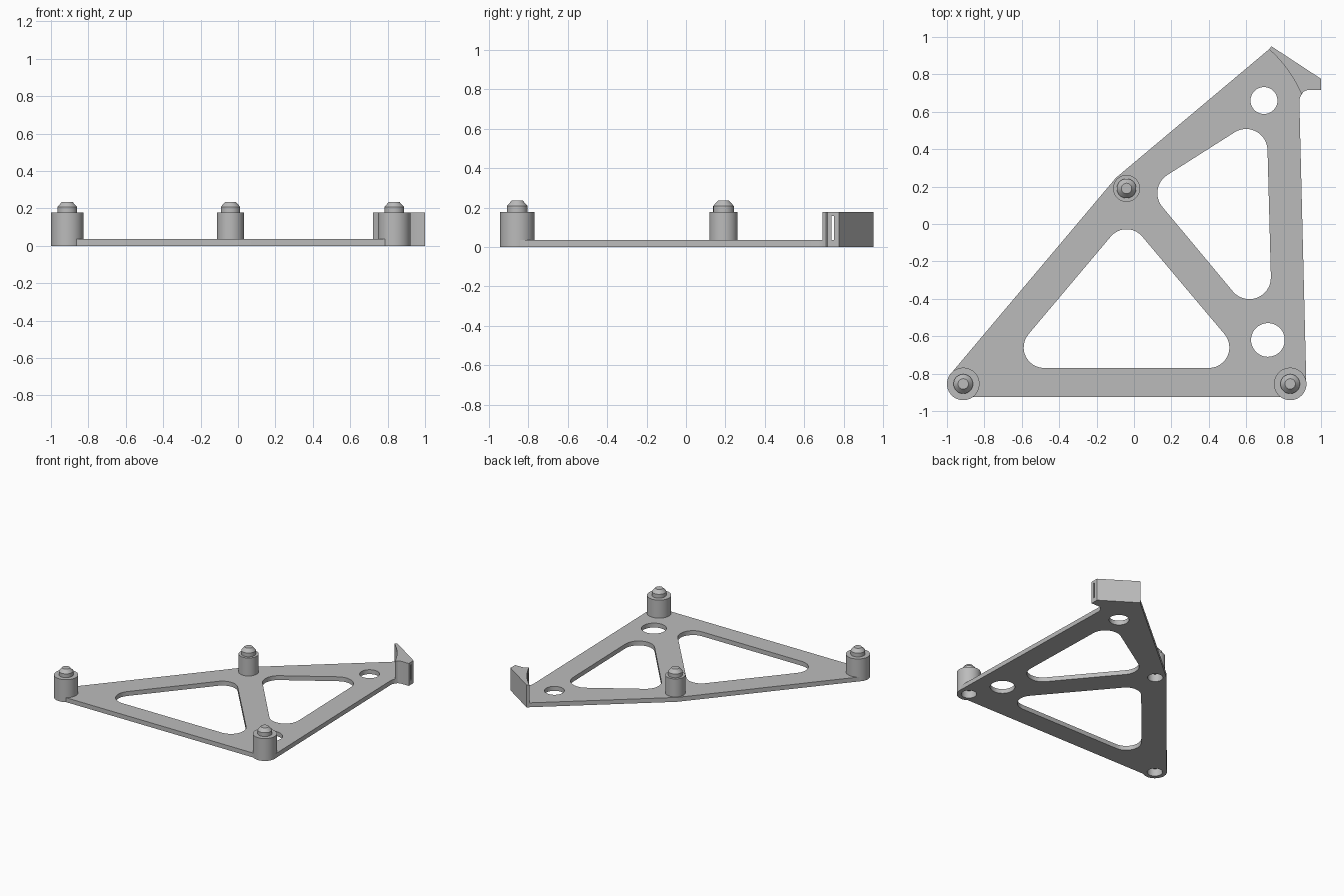
import bpy, bmesh, math
from mathutils import Vector

cube = bpy.data.objects.get("Cube")
if cube:
    bpy.data.objects.remove(cube, do_unlink=True)

grey = bpy.data.materials.new("light grey plastic")
grey.use_nodes = True
GREY = (0.5, 0.5, 0.5, 1)
grey.diffuse_color = GREY
grey.node_tree.nodes["Principled BSDF"].inputs["Base Color"].default_value = GREY

PLATE_H, POST_H, SOCKET_R = 0.035, 0.178, 0.055


def activate(obj):
    bpy.ops.object.select_all(action='DESELECT')
    obj.select_set(True)
    bpy.context.view_layer.objects.active = obj


def rounded(circles, steps=12):
    """Outline wrapped around circles (x, y, r), listed counter-clockwise."""
    n = len(circles)
    normals = []
    for i in range(n):
        (x1, y1, r1), (x2, y2, r2) = circles[i], circles[(i + 1) % n]
        d = Vector((x2 - x1, y2 - y1))
        normals.append(math.atan2(d.y, d.x) - math.pi / 2 + math.asin((r1 - r2) / d.length))
    points = []
    for i, (x, y, r) in enumerate(circles):
        if r == 0:
            points.append((x, y))
            continue
        start = normals[i - 1]
        sweep = (normals[i] - start) % (2 * math.pi)
        for k in range(steps + 1):
            a = start + sweep * k / steps
            points.append((x + r * math.cos(a), y + r * math.sin(a)))
    return points


def circle(x, y, r, n=48):
    return [(x + r * math.cos(2 * math.pi * k / n), y + r * math.sin(2 * math.pi * k / n))
            for k in range(n)]


def slab(name, loops, height):
    """Flat part: the first loop is the outline, the others are holes."""
    curve = bpy.data.curves.new(name, 'CURVE')
    curve.dimensions = '2D'
    curve.fill_mode = 'BOTH'
    curve.extrude = height / 2
    for loop in loops:
        spline = curve.splines.new('POLY')
        spline.points.add(len(loop) - 1)
        for p, (x, y) in zip(spline.points, loop):
            p.co = (x, y, 0, 1)
        spline.use_cyclic_u = True
    obj = bpy.data.objects.new(name, curve)
    bpy.context.collection.objects.link(obj)
    activate(obj)
    bpy.ops.object.convert(target='MESH')
    obj = bpy.context.object
    bm = bmesh.new()
    bm.from_mesh(obj.data)
    bmesh.ops.translate(bm, verts=bm.verts, vec=(0, 0, height / 2))
    finish(bm, obj)
    return obj


def finish(bm, obj):
    bmesh.ops.remove_doubles(bm, verts=bm.verts, dist=0.0002)
    bmesh.ops.recalc_face_normals(bm, faces=bm.faces)
    bm.to_mesh(obj.data)
    bm.free()
    obj.data.materials.clear()
    obj.data.materials.append(grey)
    activate(obj)
    bpy.ops.object.shade_smooth_by_angle(angle=math.radians(30))


def post(name, x, y, radius):
    """Turned stand-off: socket underneath, tapered pin on top."""
    profile = [(0, 0.06), (SOCKET_R, 0.06), (SOCKET_R, 0), (radius, 0), (radius, POST_H),
               (0.052, POST_H), (0.052, 0.208), (0.028, 0.235), (0, 0.235)]
    bm = bmesh.new()
    verts = [bm.verts.new((r, 0, z)) for r, z in profile]
    edges = [bm.edges.new(pair) for pair in zip(verts, verts[1:])]
    bmesh.ops.spin(bm, geom=verts + edges, cent=(0, 0, 0), axis=(0, 0, 1),
                   angle=2 * math.pi, steps=48)
    obj = bpy.data.objects.new(name, bpy.data.meshes.new(name))
    obj.location = (x, y, 0)
    bpy.context.collection.objects.link(obj)
    finish(bm, obj)


# Stand-off posts
posts = {"front_right_post": (-0.913, -0.855, 0.087),
         "front_left_post": (0.835, -0.855, 0.087),
         "middle_post": (-0.04, 0.19, 0.072)}
for name, spec in posts.items():
    post(name, *spec)

# Curved seam where the hook rises from the plate
a, b, c = Vector((0.896, 0.692)), Vector((0.836, 0.833)), Vector((0.722, 0.934))
seam = [a * (1 - t) ** 2 + b * 2 * t * (1 - t) + c * t * t for t in [k / 10 for k in range(11)]]

# Base plate with two rounded triangular windows, screw holes and post sockets
outline = rounded([(-0.922, -0.85, 0.076), (0.837, -0.842, 0.084), (0.884, 0.655, 0),
                   (0.887, 0.676, 0)] + [(p.x, p.y, 0) for p in seam] + [(-0.045, 0.195, 0.073)])
front_window = rounded([(-0.48, -0.66, 0.11), (0.4, -0.66, 0.11), (-0.04, -0.138, 0.11)])
back_window = rounded([(0.24, 0.165, 0.115), (0.617, -0.287, 0.115), (0.599, 0.393, 0.115)])
holes = [circle(0.695, 0.66, 0.072), circle(0.716, -0.62, 0.09)]
sockets = [circle(x, y, SOCKET_R) for x, y, r in posts.values()]
slab("base_plate", [outline, front_window, back_window] + holes + sockets, PLATE_H)

# Corner hook, with a narrow slot cut through it
hook_loop = [(p.x, p.y) for p in reversed(seam)] + [
    (0.907, 0.708), (0.926, 0.716), (1, 0.716), (1, 0.776), (0.735, 0.95)]
hook = slab("corner_hook", [hook_loop], POST_H)
bpy.ops.mesh.primitive_cube_add(size=1, location=(0.9, 0.744, 0.096))
cutter = bpy.context.object
cutter.name = "slot_cutter"
cutter.scale = (0.4, 0.014, 0.122)
cutter.hide_render = True
slot = hook.modifiers.new("slot", 'BOOLEAN')
slot.operation = 'DIFFERENCE'
slot.solver = 'EXACT'
slot.object = cutter
activate(hook)
# Keep the slot ahead of the edge shading in the stack
while hook.modifiers.find("slot") > 0:
    bpy.ops.object.modifier_move_up(modifier="slot")
bpy.ops.object.modifier_apply(modifier="slot")
bpy.data.objects.remove(cutter, do_unlink=True)
